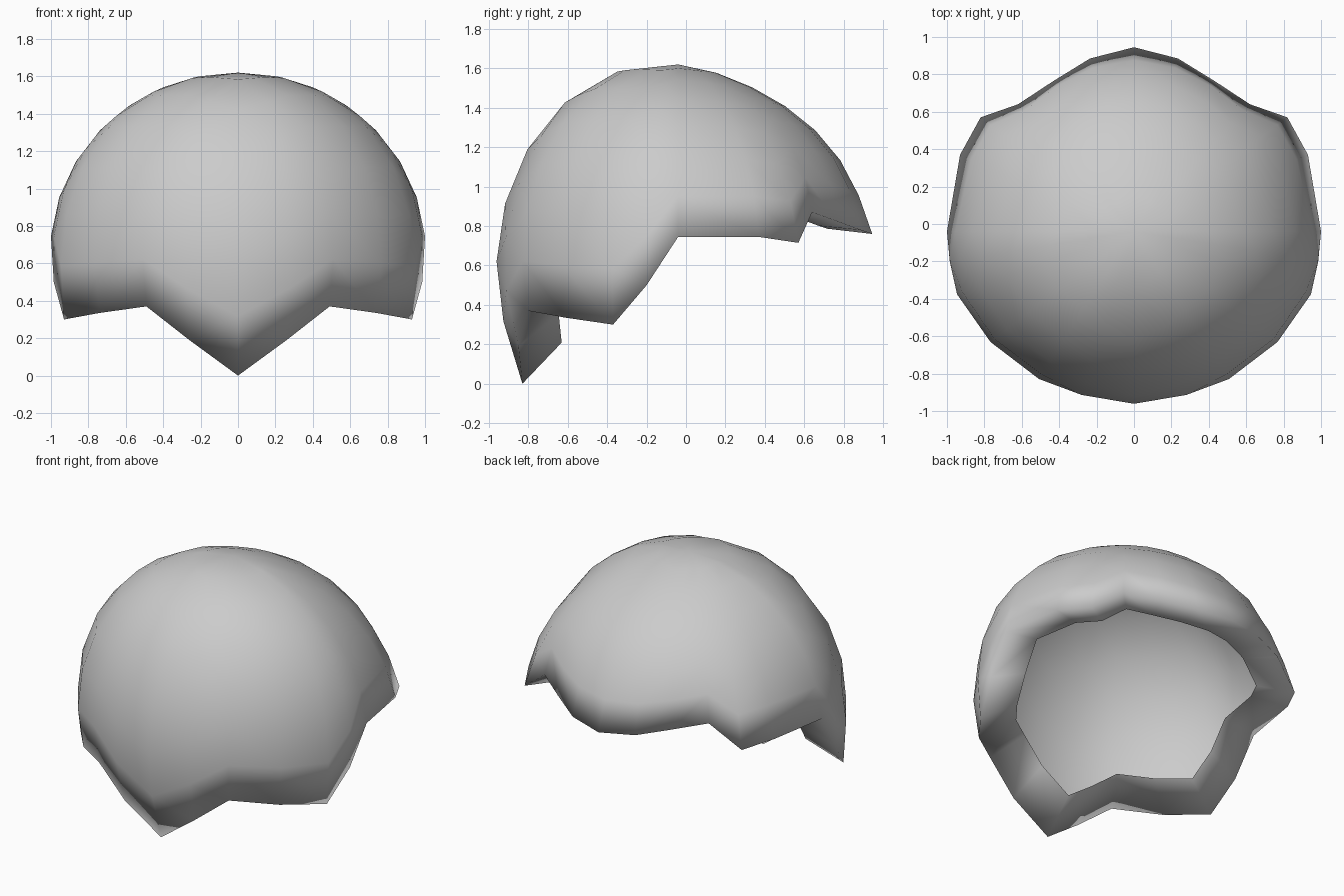
import bpy, bmesh, math
from mathutils import Vector

if "Cube" in bpy.data.objects:
    bpy.data.objects.remove(bpy.data.objects["Cube"])

CENTRE = Vector((0, -0.04, 0.67))      # centre of the dome
LIP_CENTRE = Vector((0, 0, 0.87))      # the lip shrinks toward this point
LIP_SCALE = 0.76
STEPS = 7

# midline radius by angle (degrees from the back, over the top, to the front)
RADII = [(5, .989), (17, .96), (33, .94), (51, .917), (70, .914), (90, .95),
         (113, .968), (135.5, .94), (156, .909), (175, .914), (192, .932),
         (209, .971), (220, 1.036)]

# jagged rim of the right half, front to back
RIM = [(0, -.83, 0), (.26, -.85, .19), (.49, -.80, .37), (.74, -.61, .335),
       (.93, -.37, .30), (.985, -.20, .50), (1, -.04, .745), (.93, .37, .745),
       (.82, .57, .715), (.62, .64, .87), (.43, .765, .825), (.235, .885, .78),
       (0, .945, .76)]


def midline_radius(angle):
    if angle <= RADII[0][0]:
        return RADII[0][1]
    for (a0, r0), (a1, r1) in zip(RADII, RADII[1:]):
        if angle <= a1:
            return r0 + (r1 - r0) * (angle - a0) / (a1 - a0)
    return RADII[-1][1]


def dome_radius(d):
    angle = math.degrees(math.atan2(d.z, d.y))
    if angle < -90:
        angle += 360
    r = midline_radius(angle)
    return 1 / math.sqrt(d.x ** 2 + (d.y ** 2 + d.z ** 2) / r ** 2)


# half dome: meridians from the crown to each rim point, then the inward lip
bm = bmesh.new()
up = Vector((0, 0, 1))
crown = bm.verts.new(CENTRE + up * dome_radius(up))
columns = []
for p in RIM:
    rim = Vector(p)
    d_rim = (rim - CENTRE).normalized()
    flare = (rim - CENTRE).length / dome_radius(d_rim)
    column = []
    for i in range(1, STEPS + 1):
        s = i / STEPS
        d = up.slerp(d_rim, s)
        r = dome_radius(d) * (1 + (flare - 1) * s ** 7)
        column.append(bm.verts.new(CENTRE + d * r))
    column.append(bm.verts.new(LIP_CENTRE + (rim - LIP_CENTRE) * LIP_SCALE))
    columns.append(column)

for a, b in zip(columns, columns[1:]):
    bm.faces.new((crown, a[0], b[0]))
    for i in range(STEPS):
        bm.faces.new((a[i], a[i + 1], b[i + 1], b[i]))
for f in bm.faces:
    f.smooth = True

mesh = bpy.data.meshes.new("hair_cap")
bm.to_mesh(mesh)
bm.free()
cap = bpy.data.objects.new("hair_cap", mesh)
bpy.context.collection.objects.link(cap)

# left half
mirror = cap.modifiers.new("mirror", 'MIRROR')
mirror.use_clip = True
